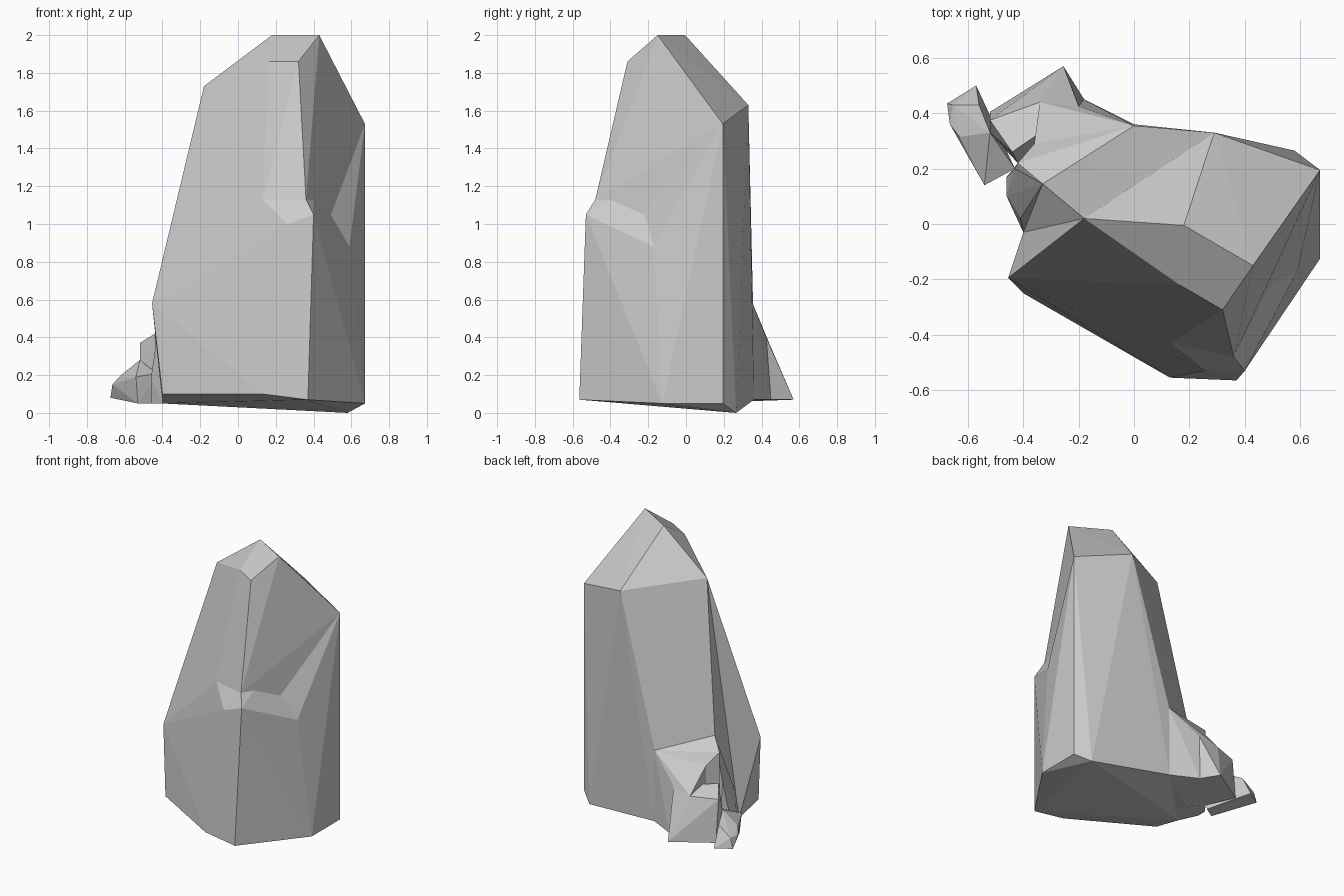
import bpy, bmesh

if "Cube" in bpy.data.objects:
    bpy.data.objects.remove(bpy.data.objects["Cube"])

# Landmark corners of the main boulder
top = dict(A=(.18, -.005, 2), B=(.43, -.15, 2), C=(.165, -.22, 1.86), D=(.32, -.31, 1.86),
           E=(-.18, .02, 1.73), F=(.29, .33, 1.63), G=(.672, .195, 1.53))
mid = dict(I=(.40, -.53, 1.05), K=(.36, -.48, 1.13), L=(.13, -.43, 1.13), M=(.26, -.53, 1.0),
           N=(.403, -.265, 1.2), O=(.59, -.17, .88), P=(-.455, -.195, .58), Q=(-.1, -.29, 1.06),
           R=(0, .355, .575), S=(-.33, .145, .69), T=(-.36, .29, .535), U=(-.2, .425, .40),
           V=(-.42, .22, .62), W=(-.34, .44, .37))
low = dict(a=(.37, -.565, .07), b=(.13, -.555, .10), c=(-.4, -.25, .10), d=(-.4, -.03, .05),
           e=(0, .36, .07), f=(.58, .265, 0), g=(.672, .195, .05), h=(.672, -.125, .05),
           i=(-.18, .45, .07), j=(-.36, .29, .06), k=(-.42, .22, .06))
P = {**top, **mid, **low}


def hull(name, keys="", extra=()):
    """Convex chunk of stone wrapped round a set of corners."""
    bm = bmesh.new()
    for co in [P[n] for n in keys] + list(extra):
        bm.verts.new(co)
    bmesh.ops.convex_hull(bm, input=bm.verts)
    loose = [v for v in bm.verts if not v.link_faces]
    bmesh.ops.delete(bm, geom=loose, context='VERTS')
    bmesh.ops.recalc_face_normals(bm, faces=bm.faces)
    me = bpy.data.meshes.new(name)
    bm.to_mesh(me)
    bm.free()
    ob = bpy.data.objects.new(name, me)
    bpy.context.collection.objects.link(ob)
    return ob


def fuse(base, others):
    """Union the chunks into one clean skin and drop the leftovers."""
    for o in others:
        m = base.modifiers.new("union", 'BOOLEAN')
        m.operation, m.solver, m.object = 'UNION', 'EXACT', o
        bpy.context.view_layer.update()
        dg = bpy.context.evaluated_depsgraph_get()
        me = bpy.data.meshes.new_from_object(base.evaluated_get(dg))
        base.modifiers.clear()
        base.data = me
        bpy.data.objects.remove(o)


# Main boulder: tall spire, right shoulder, broad foot, rear-left ridge and its apron
spire = hull("boulder", "ABCDEFGKLNQPRcdefgab")
shoulder = hull("right_shoulder", "FGNOghfe")
foot = hull("foot", "IKLMNOPQRabcdefgh")
ridge = hull("rear_ridge", "EFRSed", [(-.33, .145, .05)])
apron = hull("apron", "RSTVejk", [(-.33, .145, .05)])

# Low knob on the left flank
knob = hull("left_knob", "Sdk", [(-.43, .2, .40), (-.46, .17, .05), (-.46, .10, .05),
            (-.46, .10, .19), (-.46, .17, .19), (-.41, .02, .05), (-.3, .1, .05), (-.41, .02, .25)])

# Wedge and sloped block leaning on the back left
wedge = hull("rear_wedge", "RTUWeij")
block = hull("rear_block", "UWijk", [(-.52, .375, .37), (-.44, .26, .42), (-.52, .33, .28),
             (-.255, .57, .07), (-.52, .405, .07)])
fuse(spire, [shoulder, foot, ridge, apron, knob, wedge, block])

# Small loose stone beside it
hull("small_stone", "", [(-.675, .435, .08), (-.57, .5, .08), (-.56, .43, .22), (-.665, .36, .15),
     (-.63, .315, .19), (-.52, .33, .28), (-.54, .14, .19), (-.43, .2, .21), (-.53, .15, .05),
     (-.45, .2, .05), (-.52, .38, .07), (-.655, .43, .15)])
